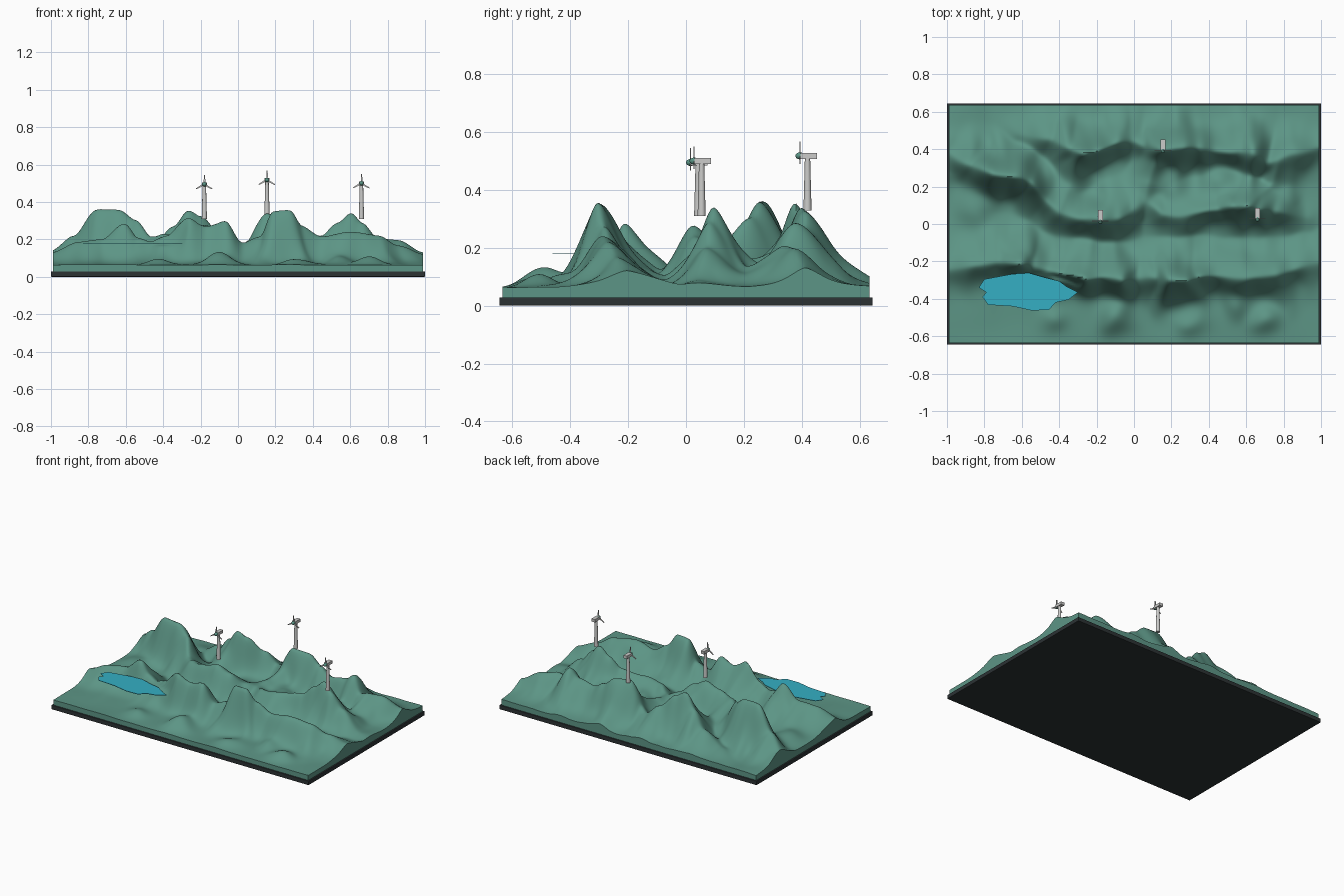
import bpy, bmesh, math
from mathutils import Vector, Matrix, noise

if "Cube" in bpy.data.objects:
    bpy.data.objects.remove(bpy.data.objects["Cube"])


def material(name, rgb):
    m = bpy.data.materials.new(name)
    m.diffuse_color = (*rgb, 1)
    m.use_nodes = True
    m.node_tree.nodes["Principled BSDF"].inputs["Base Color"].default_value = m.diffuse_color
    return m


GREEN = material("terrain green", (0.108, 0.30, 0.236))
DARK = material("base charcoal", (0.025, 0.032, 0.034))
BLUE = material("lake blue", (0.035, 0.43, 0.55))
GREY = material("turbine grey", (0.60, 0.60, 0.59))
TEAL = material("hub teal", (0.10, 0.29, 0.23))


def finish(name, bm, mat, smooth=False):
    bmesh.ops.recalc_face_normals(bm, faces=bm.faces)
    me = bpy.data.meshes.new(name)
    bm.to_mesh(me)
    bm.free()
    me.materials.append(mat)
    ob = bpy.data.objects.new(name, me)
    bpy.context.collection.objects.link(ob)
    if smooth:
        bpy.context.view_layer.objects.active = ob
        ob.select_set(True)
        bpy.ops.object.shade_smooth_by_angle(angle=math.radians(50))
        ob.select_set(False)
    return ob


def box(name, loc, size, mat, bevel=0):
    bm = bmesh.new()
    bmesh.ops.create_cube(bm, size=1, matrix=Matrix.Translation(loc) @ Matrix.Diagonal((*size, 1)))
    if bevel:
        bmesh.ops.bevel(bm, geom=bm.edges[:], offset=bevel, segments=2, affect='EDGES', profile=.5)
    return finish(name, bm, mat)


# Mountain crest lines: x, y, height
front_ridge = [(-1, -.23, .13), (-.85, -.22, .19), (-.72, -.21, .2), (-.62, -.215, .29),
               (-.54, -.23, .21), (-.46, -.25, .19), (-.38, -.27, .22), (-.26, -.28, .32),
               (-.17, -.28, .27), (-.07, -.3, .30), (.03, -.3, .18), (.11, -.3, .21),
               (.19, -.305, .35), (.28, -.3, .36), (.35, -.28, .28), (.45, -.28, .22),
               (.6, -.29, .24), (.76, -.27, .22), (.87, -.24, .17), (1, -.2, .12)]
middle_ridge = [(-1, .38, .14), (-.88, .32, .22), (-.75, .27, .36), (-.65, .25, .36),
                (-.56, .21, .31), (-.46, .13, .22), (-.39, .06, .22), (-.29, .03, .25),
                (-.18, .02, .28), (-.08, .04, .24), (0, .08, .17), (.06, .11, .14),
                (.15, .05, .18), (.3, .06, .2), (.45, .07, .22), (.54, .1, .29),
                (.6, .105, .33), (.66, .08, .29), (.76, .06, .2), (.92, .04, .09)]
back_ridge = [(-.62, .49, .1), (-.45, .45, .18), (-.35, .41, .27), (-.27, .39, .36),
              (-.21, .4, .33), (-.1, .43, .24), (0, .44, .17), (.09, .41, .2),
              (.155, .405, .34), (.25, .4, .33), (.35, .4, .27), (.45, .4, .22),
              (.55, .39, .24), (.63, .37, .29), (.73, .33, .2), (.85, .37, .2), (1, .41, .13)]
# Low saddles joining the ridges
link_a = [(.05, .1, .14), (.08, .22, .16), (.13, .37, .22)]
link_b = [(-.4, .07, .2), (-.34, .2, .14), (-.3, .38, .25)]
link_c = [(.6, .1, .28), (.74, .2, .14), (.78, .33, .19)]
# Each crest with its south and north flank widths
RIDGES = [(front_ridge, .08, .118), (middle_ridge, .08, .112), (back_ridge, .08, .112),
          (link_a, .09, .09), (link_b, .09, .09), (link_c, .09, .09)]
# Foothills: x, y, height, x radius, y radius
HILLS = [(-.43, -.51, .03, .07, .06), (-.1, -.5, .065, .08, .075), (.3, -.53, .03, .08, .06),
         (.7, -.51, .045, .07, .06), (.55, -.44, .035, .06, .06), (-.85, .08, .05, .1, .1),
         (-.75, -.08, .03, .1, .09), (-.58, -.12, .04, .05, .09), (.2, .2, .06, .09, .09),
         (.45, .22, .07, .09, .09), (-.1, .2, .04, .1, .1)]
FLOOR = 0.064


def ridge_rise(x, y, ridge, south, north):
    # Height above the valley floor
    best = 0.0
    wobble = 1 + .38 * noise.noise(Vector((x * 9, y * 4, 1.7)))
    for (ax, ay, ah), (bx, by, bh) in zip(ridge, ridge[1:]):
        ux, uy = bx - ax, by - ay
        t = ((x - ax) * ux + (y - ay) * uy) / (ux * ux + uy * uy)
        t = max(0, min(1, t))
        dx, dy = x - ax - ux * t, y - ay - uy * t
        d = math.hypot(dx, dy)
        side = dy / d if d > 1e-6 else 0
        w = (south + north) / 2 + (north - south) / 2 * side
        s = t * t * (3 - 2 * t)
        h = ah + (bh - ah) * s - FLOOR
        best = max(best, h * math.exp(-(d * wobble / w) ** 1.6))
    return best


def height(x, y):
    wx = x + .018 * noise.noise(Vector((x * 6, y * 6, 5)))
    wy = y + .022 * noise.noise(Vector((x * 6, y * 6, 9)))
    rise = sum(ridge_rise(wx, wy, *r) ** 5 for r in RIDGES) ** .2
    hill = sum(h * math.exp(-((wx - cx) / rx) ** 2 - ((wy - cy) / ry) ** 2)
               for cx, cy, h, rx, ry in HILLS)
    z = FLOOR + rise + hill * max(0, 1 - rise / .15)
    z += .007 * noise.noise(Vector((x * 5, y * 5, 3)))
    # Keep the ground below the lake sheet, easing back up around it
    e = math.hypot((x + .57) / .28, (y + .36) / .1)
    return max(min(z, .17 + .6 * max(0, e - 1)), .05)


# Terrain: height grid with walls down to the base
NX, NY, HX, HY = 200, 130, .99, .635
bm = bmesh.new()
grid = [[None] * (NY + 1) for _ in range(NX + 1)]
for i in range(NX + 1):
    for j in range(NY + 1):
        x, y = HX * (2 * i / NX - 1), HY * (2 * j / NY - 1)
        grid[i][j] = bm.verts.new((x, y, height(x, y)))
for i in range(NX):
    for j in range(NY):
        bm.faces.new((grid[i][j], grid[i + 1][j], grid[i + 1][j + 1], grid[i][j + 1]))
for _ in range(2):
    bmesh.ops.smooth_vert(bm, verts=[v for v in bm.verts if not v.is_boundary], factor=.5,
                          use_axis_z=True)
rim = [e for e in bm.edges if e.is_boundary]
for v in bmesh.ops.extrude_edge_only(bm, edges=rim)["geom"]:
    if isinstance(v, bmesh.types.BMVert):
        v.co.z = .024
finish("terrain", bm, GREEN, True)

# Base plate with softened edges
box("base_plate", (0, 0, .0145), (2, 1.29, .029), DARK, .004)

# Lake sheet
shore = [(-.83, -.34), (-.80, -.295), (-.72, -.28), (-.65, -.267), (-.56, -.262), (-.48, -.285),
         (-.4, -.305), (-.36, -.335), (-.30, -.365), (-.35, -.405), (-.42, -.42), (-.455, -.46),
         (-.55, -.462), (-.65, -.44), (-.78, -.432), (-.81, -.39), (-.79, -.365)]
bm = bmesh.new()
face = bm.faces.new([bm.verts.new((x, y, .178)) for x, y in shore])
for v in bmesh.ops.extrude_face_region(bm, geom=[face])["geom"]:
    if isinstance(v, bmesh.types.BMVert):
        v.co.z = .181
finish("lake", bm, BLUE)


# Wind turbines: tower, nacelle, hub and three blades
def turbine(n, x, y, foot, top):
    bm = bmesh.new()
    bmesh.ops.create_cone(bm, cap_ends=True, segments=16, radius1=.014, radius2=.009,
                          depth=top - foot, matrix=Matrix.Translation((x, y, (foot + top) / 2)))
    finish(f"tower_{n}", bm, GREY, True)
    box(f"nacelle_{n}", (x, y + .004, top), (.026, .056, .02), GREY)
    ry = y - .026
    bm = bmesh.new()
    bmesh.ops.create_uvsphere(bm, u_segments=16, v_segments=10, radius=1,
                              matrix=Matrix.Translation((x, ry, top)) @ Matrix.Diagonal((.012, .016, .012, 1)))
    finish(f"hub_{n}", bm, TEAL, True)
    for k in range(3):
        bm = bmesh.new()
        pts = [(-.004, .007), (.006, .014), (.003, .05), (-.002, .05)]
        f = bm.faces.new([bm.verts.new((px, -.002, pz)) for px, pz in pts])
        ext = bmesh.ops.extrude_face_region(bm, geom=[f])["geom"]
        bmesh.ops.translate(bm, vec=(0, .004, 0),
                            verts=[v for v in ext if isinstance(v, bmesh.types.BMVert)])
        bm.transform(Matrix.Translation((x, ry, top)) @ Matrix.Rotation(k * math.tau / 3, 4, 'Y'))
        finish(f"blade_{n}_{k + 1}", bm, GREY)


turbine(1, -.18, .042, .31, .495)
turbine(2, .155, .42, .33, .518)
turbine(3, .66, .054, .31, .5)
